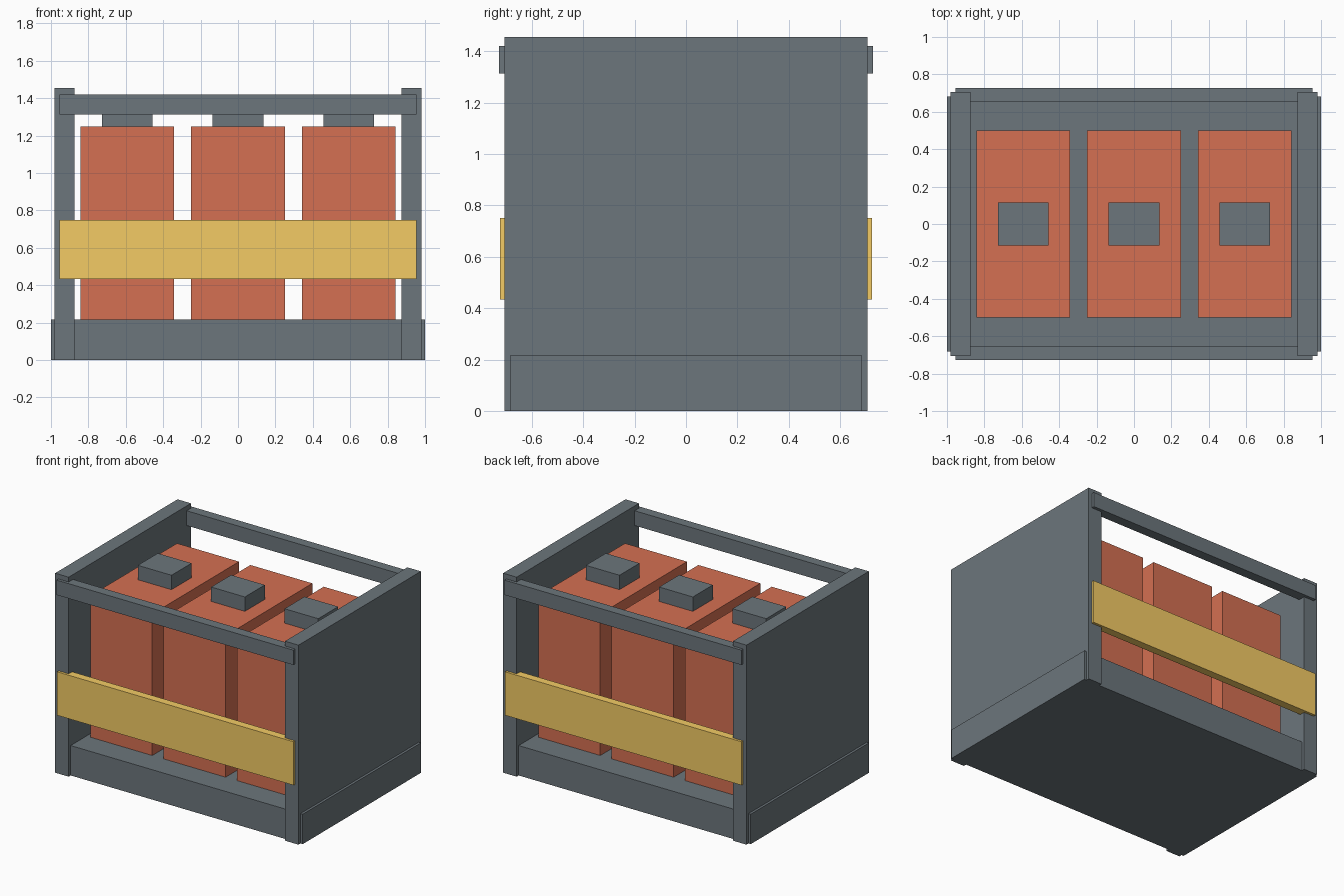
import bpy

if "Cube" in bpy.data.objects:
    bpy.data.objects.remove(bpy.data.objects["Cube"])


def material(name, rgb):
    mat = bpy.data.materials.new(name)
    mat.diffuse_color = (*rgb, 1.0)
    mat.use_nodes = True
    mat.node_tree.nodes["Principled BSDF"].inputs["Base Color"].default_value = mat.diffuse_color
    return mat


def box(name, x, y, z, mat):
    """Box from (min, max) ranges on each axis."""
    centre = [(a + b) / 2 for a, b in (x, y, z)]
    size = [b - a for a, b in (x, y, z)]
    bpy.ops.mesh.primitive_cube_add(size=1, location=centre)
    ob = bpy.context.object
    ob.name = name
    ob.scale = size
    bpy.ops.object.transform_apply(location=False, rotation=False, scale=True)
    ob.data.materials.append(mat)
    return ob


def span(sign, inner, outer):
    """Range between two distances on the given side of the centre."""
    return tuple(sorted((sign * inner, sign * outer)))


steel = material("slate_steel", (0.15, 0.18, 0.20))
red = material("cell_red", (0.66, 0.16, 0.085))
yellow = material("strap_yellow", (0.90, 0.60, 0.13))

# Base tray
box("base_tray", (-1, 1), (-0.682, 0.682), (0, 0.218), steel)

# Tall end plates
for side, s in (("left", -1), ("right", 1)):
    box(f"{side}_end_plate", span(s, 0.873, 0.982), (-0.705, 0.705), (0, 1.455), steel)

# Top rails and coloured straps, front and back
for side, s in (("front", -1), ("back", 1)):
    box(f"{side}_top_rail", (-0.955, 0.955), span(s, 0.655, 0.727), (1.312, 1.42), steel)
    box(f"{side}_strap", (-0.955, 0.955), span(s, 0.665, 0.723), (0.433, 0.75), yellow)

# Three cells, each with a terminal block on top
for i in range(3):
    cx = (i - 1) * 0.592
    box(f"cell_{i + 1}", (cx - 0.25, cx + 0.25), (-0.5, 0.5), (0.218, 1.25), red)
    box(f"terminal_{i + 1}", (cx - 0.136, cx + 0.136), (-0.115, 0.115), (1.25, 1.355), steel)
